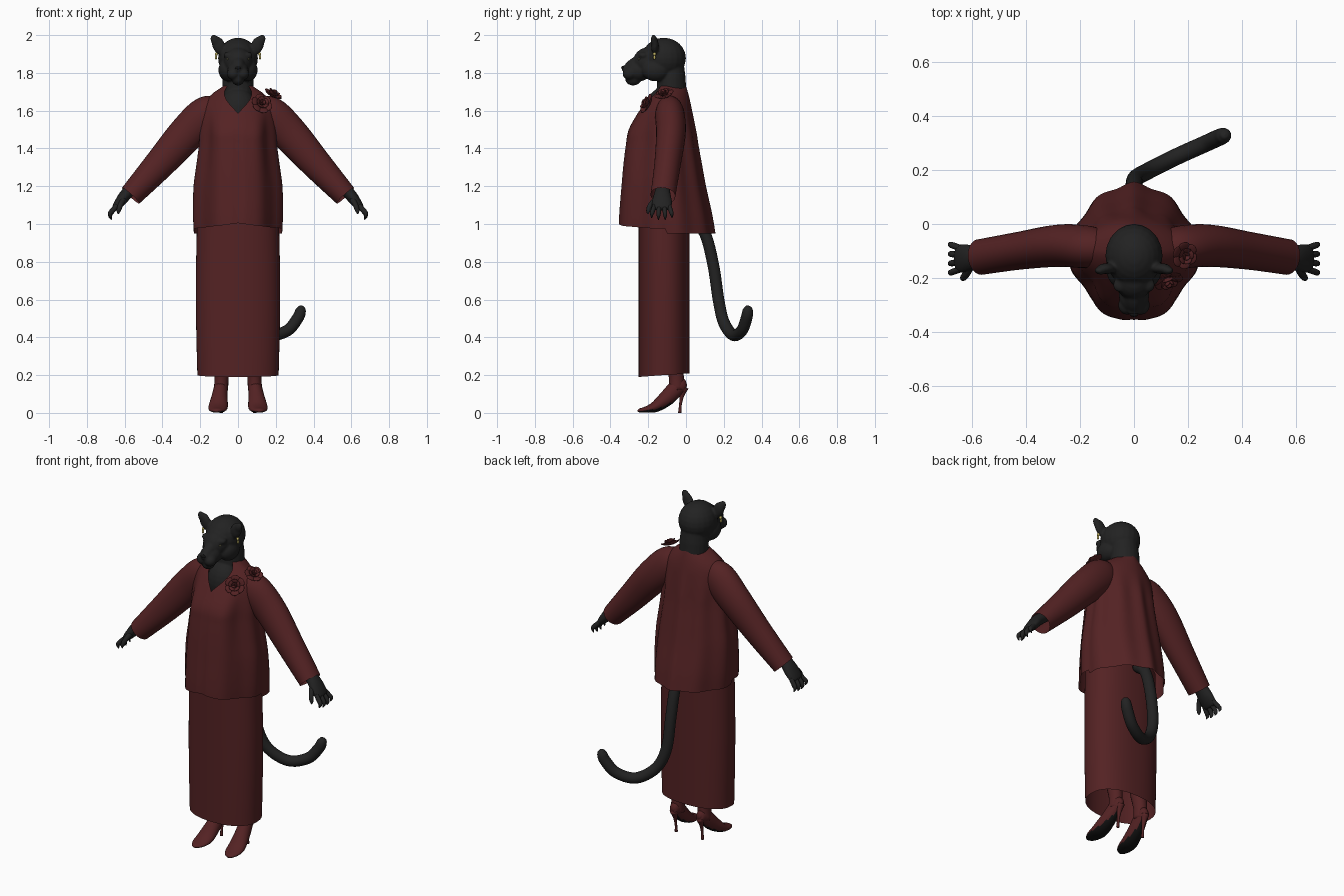
import bpy, bmesh
from math import sin, cos, pi, radians
from mathutils import Vector, Matrix

if "Cube" in bpy.data.objects:
    bpy.data.objects.remove(bpy.data.objects["Cube"])


def material(name, rgb):
    m = bpy.data.materials.new(name)
    m.use_nodes = True
    m.diffuse_color = (*rgb, 1)
    bsdf = m.node_tree.nodes["Principled BSDF"]
    bsdf.inputs["Base Color"].default_value = (*rgb, 1)
    bsdf.inputs["Roughness"].default_value = 0.8
    return m


RED = material("dark red cloth", (0.088, 0.016, 0.017))
BLACK = material("black fur", (0.016, 0.016, 0.016))
GOLD = material("gold", (0.5, 0.42, 0.12))
EYE = material("dark eye", (0.05, 0.047, 0.025))
NOSE = material("nose black", (0.006, 0.006, 0.006))


def finish(name, bm, *mats):
    bmesh.ops.recalc_face_normals(bm, faces=bm.faces)
    for f in bm.faces:
        f.smooth = True
    me = bpy.data.meshes.new(name)
    bm.to_mesh(me)
    bm.free()
    for m in mats:
        me.materials.append(m)
    ob = bpy.data.objects.new(name, me)
    bpy.context.collection.objects.link(ob)
    return ob


def smooth_lookup(rows, t):
    """Cubic interpolation of rows keyed by their first value."""
    t = min(max(t, rows[0][0]), rows[-1][0])
    i = max(k for k in range(len(rows) - 1) if rows[k][0] <= t)
    a, b = rows[i], rows[i + 1]
    p, q = rows[max(i - 1, 0)], rows[min(i + 2, len(rows) - 1)]
    h = b[0] - a[0]
    s = (t - a[0]) / h
    out = []
    for k in range(1, len(a)):
        ma = (b[k] - p[k]) / (b[0] - p[0]) * h
        mb = (q[k] - a[k]) / (q[0] - a[0]) * h
        out.append((2*s**3 - 3*s**2 + 1) * a[k] + (s**3 - 2*s**2 + s) * ma
                   + (3*s**2 - 2*s**3) * b[k] + (s**3 - s**2) * mb)
    return out


def surface(point, around, along, caps=False):
    """Closed rings of point(angle, 0..1) joined into a skin."""
    bm = bmesh.new()
    rings = [[bm.verts.new(point(2*pi*i/around, j/along)) for i in range(around)]
             for j in range(along + 1)]
    for lo, hi in zip(rings, rings[1:]):
        for i in range(around):
            k = (i + 1) % around
            bm.faces.new((lo[i], lo[k], hi[k], hi[i]))
    if caps:
        bm.faces.new(rings[0])
        bm.faces.new(rings[-1])
    return bm


def tube(rows, side, around=20, along=32, caps=True):
    """Rows of x, y, z, half thickness, half width along the side axis."""
    keyed = [(i, *r) for i, r in enumerate(rows)]
    last = len(rows) - 1

    def point(a, t):
        x, y, z, thick, wide = smooth_lookup(keyed, t * last)
        before = Vector(smooth_lookup(keyed, t * last - 0.02)[:3])
        after = Vector(smooth_lookup(keyed, t * last + 0.02)[:3])
        tangent = (after - before).normalized()
        s = Vector(side)
        s = (s - tangent * s.dot(tangent)).normalized()
        n = tangent.cross(s)
        return Vector((x, y, z)) + s * cos(a) * wide + n * sin(a) * thick
    return surface(point, around, along, caps)


def power(v, e):
    return abs(v) ** e * (1 if v >= 0 else -1)


def ball(bm, loc, radii, rot=None):
    m = Matrix.Translation(loc) @ (rot or Matrix()) @ Matrix.Diagonal((*radii, 1))
    bmesh.ops.create_uvsphere(bm, u_segments=20, v_segments=12, radius=1, matrix=m)


# Tunic: height, half width, front, back
TUNIC = [(0.94, .236, -.35, .152), (1.05, .241, -.346, .133), (1.2, .238, -.334, .1),
         (1.32, .222, -.324, .078), (1.42, .209, -.312, .06), (1.5, .204, -.298, .048),
         (1.58, .198, -.258, .035), (1.64, .18, -.22, .024), (1.69, .135, -.18, .012),
         (1.73, .078, -.152, .0)]


def tunic_point(a, t):
    off = min(a, 2*pi - a)
    bottom = 1.005 - 0.03 * sin(off) if off < pi/2 else 0.95
    top = 1.585 + 0.145 * min(1, off / radians(48))
    z = bottom + (top - bottom) * t
    rx, front, back = smooth_lookup(TUNIC, z)
    e = 1.12
    x = rx * power(sin(a), e)
    c = power(cos(a), e)
    y = -0.1 + (c * (front + 0.1) if c > 0 else c * -(-1) * (back + 0.1) * -1)
    # bust and hanging folds
    drape = max(0, min(1, (1.62 - z) / 0.15))
    if c > 0:
        y -= 0.022 * drape * max(0, 1 - ((abs(x) - 0.08) / 0.07) ** 2)
    fold = 0.006 * drape * cos(10 * a)
    return (x + fold * sin(a), y - fold * cos(a), z)


finish("tunic", surface(tunic_point, 96, 48), RED)


# Skirt
def skirt_point(a, t):
    z = 0.19 + 0.01 * (1 - cos(a)) * (1 - t) + 0.88 * t
    rx = 0.215 + 0.008 * sin(pi * t)
    return (rx * power(sin(a), .88), -0.116 - 0.135 * power(cos(a), .88), z)


finish("skirt", surface(skirt_point, 64, 16), RED)

# Head, neck and ears fused into one skin
bm = bmesh.new()
ball(bm, (0, -.077, 1.71), (.084, .078, .25))
ball(bm, (0, -.13, 1.6), (.1, .085, .12))
ball(bm, (0, -.117, 1.878), (.106, .117, .108))
ball(bm, (0, -.2, 1.86), (.075, .08, .075))
ball(bm, (0, -.255, 1.81), (.057, .075, .055))
ball(bm, (0, -.262, 1.85), (.036, .075, .036), Matrix.Rotation(radians(28), 4, 'X'))
ball(bm, (0, -.28, 1.765), (.034, .042, .032))
ball(bm, (0, -.315, 1.822), (.024, .027, .02))
for s in (1, -1):
    ball(bm, (s * .025, -.3, 1.795), (.034, .036, .032))
    ball(bm, (s * .052, -.16, 1.815), (.052, .075, .06))
    ball(bm, (s * .048, -.225, 1.893), (.03, .028, .018))
    tilt = Matrix.Rotation(radians(s * 24), 4, 'Y')
    ball(bm, (s * .102, -.165, 1.945), (.034, .02, .052), tilt)
    ball(bm, (s * .122, -.172, 1.972), (.022, .015, .033), tilt)
head = finish("head", bm, BLACK)
remesh = head.modifiers.new("fuse", 'REMESH')
remesh.mode = 'VOXEL'
remesh.voxel_size = 0.006
remesh.use_smooth_shade = True
soften = head.modifiers.new("soften", 'SMOOTH')
soften.iterations = 5

bm = bmesh.new()
ball(bm, (0, -.334, 1.827), (.016, .009, .01))
finish("nose", bm, NOSE)


# Roses: two rings of tilted petals round a bud
def rose(name, loc, normal, r):
    bm = bmesh.new()
    base = Matrix.Translation(loc) @ Vector(normal).to_track_quat('Z', 'Y').to_matrix().to_4x4()
    for count, reach, size, lift, lean in ((6, .62, .45, 0, 20), (5, .36, .34, .2, 45),
                                           (3, .15, .22, .32, 65)):
        for k in range(count):
            spin = Matrix.Rotation(2 * pi * k / count + reach, 4, 'Z')
            place = Matrix.Translation((reach * r, 0, lift * r))
            lean_out = Matrix.Rotation(radians(-lean), 4, 'Y')
            ball(bm, (0, 0, 0), (size * r, size * r * 1.1, .1 * r),
                 base @ spin @ place @ lean_out)
    finish(name, bm, RED)


rose("front_rose", (.125, -.205, 1.635), (.3, -.85, .45), .055)
rose("shoulder_rose", (.185, -.115, 1.685), (.45, -.25, .85), .05)

# Tail
r = 0.031
tail = [(0, .03, 1.02, r, r), (0, .1, .95, r, r), (0, .145, .78, r, r), (.01, .172, .6, r, r),
        (.06, .2, .48, r, r), (.16, .25, .412, r, r), (.26, .295, .435, r, r),
        (.315, .32, .5, r, r), (.332, .327, .54, .028, .028), (.336, .329, .562, .016, .016),
        (.337, .33, .568, .002, .002)]
finish("tail", tube(tail, (-.42, .9, 0), along=60), BLACK)

for s, label in ((1, "left"), (-1, "right")):
    # Sleeve with an open cuff
    sleeve = [(s * x, y, z, a, b) for x, y, z, a, b in (
        (.1, -.09, 1.62, .07, .06), (.17, -.085, 1.575, .1, .078), (.275, -.08, 1.475, .096, .078),
        (.417, -.098, 1.315, .081, .07), (.568, -.122, 1.15, .062, .066))]
    finish(label + "_sleeve", tube(sleeve, (0, 1, 0), 28, 32, False), RED)

    # Hand: palm, four fingers and thumb
    palm = [(s * x, y, z, a, b) for x, y, z, a, b in (
        (.53, -.12, 1.21, .03, .035), (.585, -.125, 1.165, .032, .042),
        (.622, -.127, 1.12, .028, .052), (.65, -.128, 1.085, .018, .048),
        (.658, -.128, 1.075, .004, .03))]
    finish(label + "_palm", tube(palm, (0, 1, 0)), BLACK)
    for k in range(4):
        f = k - 1.5
        y, drop = -.128 + f * .025, abs(f) * .009
        finger = [(s * .637, y, 1.1, .013, .012), (s * .667, y + f * .007, 1.068, .014, .012),
                  (s * .677, y + f * .01, 1.04 + drop, .011, .01),
                  (s * .67, y + f * .011, 1.018 + drop, .002, .002)]
        finish(f"{label}_finger_{k + 1}", tube(finger, (0, 1, 0), 12, 12), BLACK)
    thumb = [(s * .605, -.155, 1.135, .016, .016), (s * .622, -.188, 1.1, .014, .014),
             (s * .632, -.2, 1.07, .011, .011), (s * .634, -.202, 1.052, .002, .002)]
    finish(label + "_thumb", tube(thumb, (0, 1, 0), 12, 12), BLACK)

    # Shoe with a dark sole
    shoe = [(s * x, y, z, a, b) for x, y, z, a, b in (
        (.113, -.256, .008, .004, .008), (.113, -.245, .012, .011, .026),
        (.11, -.21, .018, .017, .045), (.105, -.16, .034, .03, .051),
        (.098, -.1, .08, .042, .043), (.091, -.05, .132, .043, .036),
        (.088, -.012, .152, .034, .026), (.088, .003, .157, .012, .01))]
    bm = tube(shoe, (1, 0, 0), 24, 32)
    bmesh.ops.recalc_face_normals(bm, faces=bm.faces)
    for f in bm.faces:
        f.material_index = int(f.normal.z < -0.6)
    finish(label + "_shoe", bm, RED, NOSE)
    heel = [(s * .088, -.012, .135, .026, .024), (s * .088, -.022, .09, .012, .012),
            (s * .088, -.03, .04, .007, .007), (s * .088, -.033, 0, .009, .009)]
    finish(label + "_heel", tube(heel, (1, 0, 0), 12, 12), RED)
    leg = [(s * .09, -.05, .12, .042, .038), (s * .087, -.052, .2, .04, .037),
           (s * .087, -.07, .32, .05, .046), (s * .09, -.09, .5, .055, .052)]
    finish(label + "_leg", tube(leg, (1, 0, 0), 20, 12), RED)

    # Eye and earring
    bm = bmesh.new()
    ball(bm, (s * .049, -.246, 1.872), (.013, .009, .008), Matrix.Rotation(radians(-s * 20), 4, 'Y'))
    finish(label + "_eye", bm, EYE)
    bm = bmesh.new()
    ball(bm, (s * .115, -.167, 1.9), (.008, .009, .009))
    ball(bm, (s * .117, -.167, 1.882), (.006, .007, .012))
    finish(label + "_earring", bm, GOLD)
